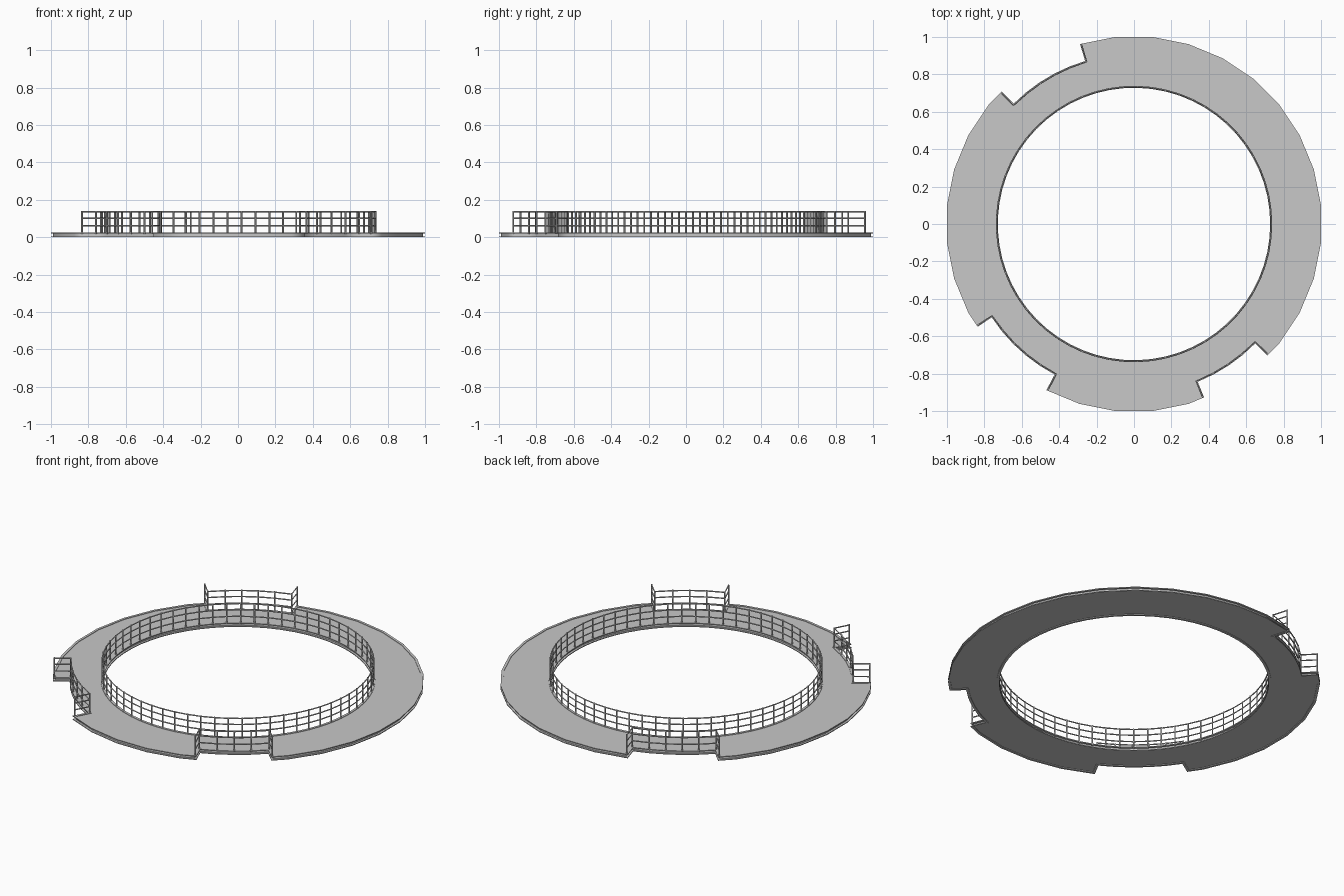
import bpy
import math
from mathutils import Vector

if "Cube" in bpy.data.objects:
    bpy.data.objects.remove(bpy.data.objects["Cube"])

# One painted steel colour for everything
GREY = bpy.data.materials.new("light grey steel")
GREY.use_nodes = True
GREY.diffuse_color = (0.58, 0.58, 0.58, 1)
GREY.node_tree.nodes["Principled BSDF"].inputs["Base Color"].default_value = GREY.diffuse_color

INNER, NOTCH_R, SIDES = 0.728, 0.91, 32
POSTS = 61
TOP, DECK_TOP = 0.14, 0.021
RIM = 0.014
# start angle, end angle and railing bays of each notch
NOTCHES = [(106.7, 135.0, 5), (213.3, 242.2, 5), (292.0, 315.4, 4)]


def polar(radius, degrees):
    a = math.radians(degrees)
    return Vector((radius * math.cos(a), radius * math.sin(a)))


def circle(radius):
    return [polar(radius, 360 * i / POSTS) for i in range(POSTS)]


def on_polygon(degrees):
    step = 360 / SIDES
    off = degrees - step * round(degrees / step)
    return polar(1 / math.cos(math.radians(off)), degrees)


def inset(points, d):
    """Move a counter-clockwise closed outline inwards with mitred corners."""
    result = []
    for i, p in enumerate(points):
        a = (p - points[i - 1]).normalized()
        b = (points[(i + 1) % len(points)] - p).normalized()
        na, nb = Vector((-a.y, a.x)), Vector((-b.y, b.x))
        result.append(p + (na + nb) * d / (1 + na.dot(nb)))
    return result


def deck_outline():
    """Outer polygon with the notches cut in; also the index span of each notch."""
    points, spans = [], []
    corners = [360 / SIDES * (i + 0.5) for i in range(SIDES)]
    last = 0
    for start, end, bays in NOTCHES:
        points += [on_polygon(c) for c in corners if last < c < start]
        first = len(points)
        points.append(on_polygon(start))
        points += [polar(NOTCH_R, start + (end - start) * i / bays) for i in range(bays + 1)]
        points.append(on_polygon(end))
        spans.append((first, len(points)))
        last = end
    points += [on_polygon(c) for c in corners if c > last]
    return points, spans


def to_mesh(obj):
    obj.data.materials.append(GREY)
    bpy.context.collection.objects.link(obj)
    bpy.ops.object.select_all(action="DESELECT")
    bpy.context.view_layer.objects.active = obj
    obj.select_set(True)
    bpy.ops.object.convert(target="MESH")


def add_spline(curve, points, cyclic):
    spline = curve.splines.new("POLY")
    spline.points.add(len(points) - 1)
    for sp, p in zip(spline.points, points):
        sp.co = (p[0], p[1], p[2] if len(p) > 2 else 0, 1)
    spline.use_cyclic_u = cyclic


def ring(name, outer, inner, z0, z1):
    """Flat plate between two closed outlines."""
    curve = bpy.data.curves.new(name, "CURVE")
    curve.dimensions = "2D"
    curve.fill_mode = "BOTH"
    curve.extrude = (z1 - z0) / 2
    add_spline(curve, outer, True)
    add_spline(curve, inner, True)
    obj = bpy.data.objects.new(name, curve)
    obj.location.z = (z0 + z1) / 2
    to_mesh(obj)


def bars(name, paths, radius, cyclic=False):
    """Thin steel bars along several paths."""
    curve = bpy.data.curves.new(name, "CURVE")
    curve.dimensions = "3D"
    curve.bevel_depth = radius
    curve.bevel_resolution = 0
    curve.use_fill_caps = True
    for path in paths:
        add_spline(curve, path, cyclic)
    to_mesh(bpy.data.objects.new(name, curve))


def railing(name, points, cyclic=False):
    """Posts at every point, joined by a handrail and two lower rails."""
    bars(name + "_posts", [[(p.x, p.y, DECK_TOP - 0.005), (p.x, p.y, TOP)] for p in points], 0.005)
    heights = (TOP - 0.004, 0.1, 0.06)
    bars(name + "_rails", [[(p.x, p.y, z) for p in points] for z in heights], 0.004, cyclic)


outline, spans = deck_outline()
rim_inner = inset(outline, RIM)

# Walkway deck, whose edges form the webs of the channel beams
ring("deck", inset(outline, RIM - 0.002), circle(INNER + RIM - 0.002), 0.004, DECK_TOP)

# Channel flanges around the outside and the central opening
for level, z0, z1 in (("bottom", 0, 0.005), ("top", 0.019, 0.024)):
    ring("outer_flange_" + level, outline, rim_inner, z0, z1)
    ring("inner_flange_" + level, circle(INNER + RIM), circle(INNER), z0, z1)

# Railing around the central opening
railing("inner_railing", circle(INNER + RIM / 2), True)

# Railings around the notches
rail_line = inset(outline, RIM / 2)
for (first, end), side in zip(spans, ("back", "right", "front")):
    railing(side + "_notch_railing", rail_line[first:end])
